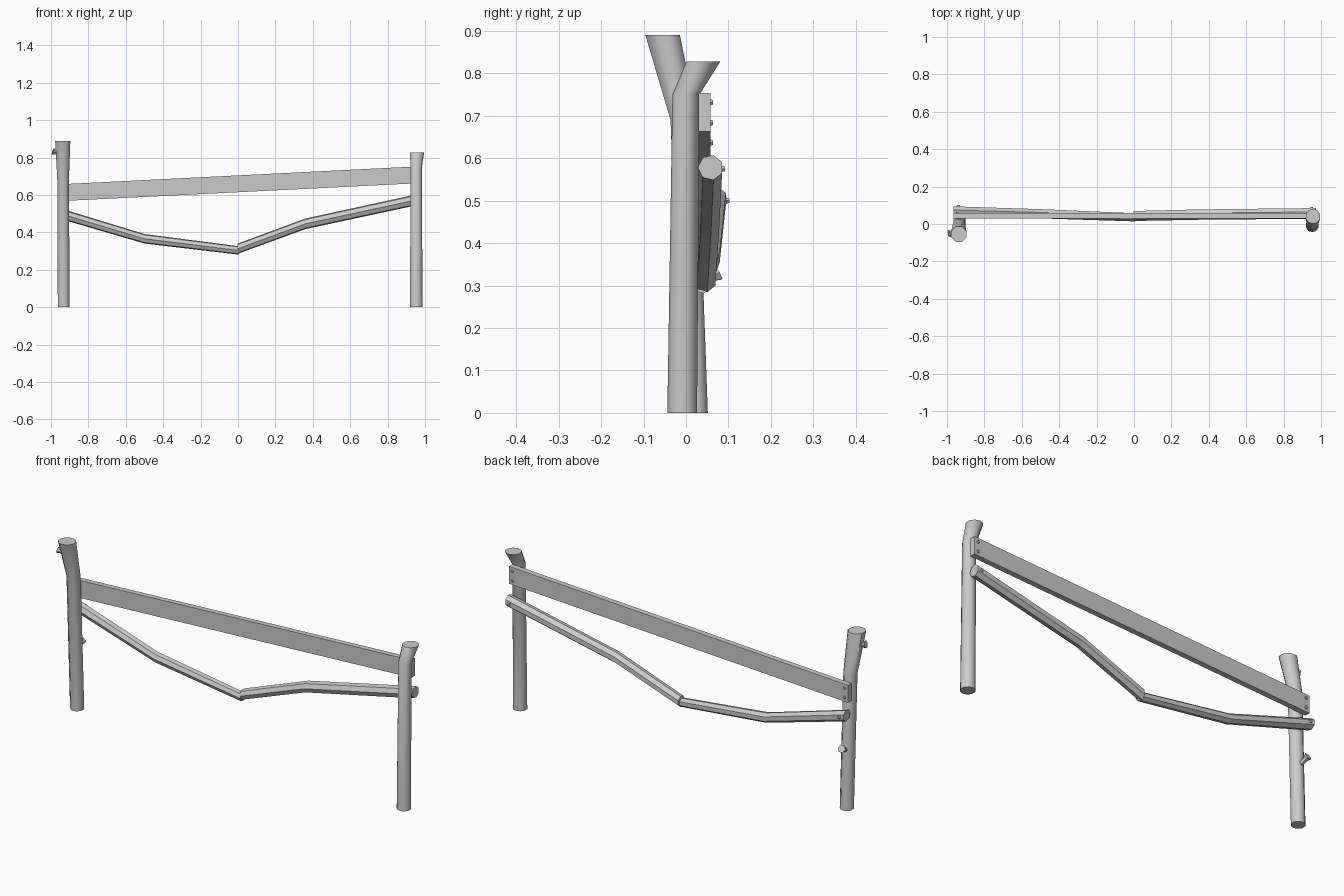
import bpy
import bmesh
from math import cos, sin, pi, radians
from mathutils import Vector, Matrix

cube = bpy.data.objects.get("Cube")
if cube:
    bpy.data.objects.remove(cube)

# One weathered grey for the whole fence
wood = bpy.data.materials.new("weathered_grey")
wood.use_nodes = True
grey = (0.6, 0.6, 0.6, 1)
wood.diffuse_color = grey
wood.node_tree.nodes["Principled BSDF"].inputs["Base Color"].default_value = grey


def finish(name, bm, smooth=0):
    bmesh.ops.recalc_face_normals(bm, faces=bm.faces)
    mesh = bpy.data.meshes.new(name)
    bm.to_mesh(mesh)
    bm.free()
    mesh.materials.append(wood)
    obj = bpy.data.objects.new(name, mesh)
    bpy.context.collection.objects.link(obj)
    if smooth:
        bpy.ops.object.select_all(action="DESELECT")
        obj.select_set(True)
        bpy.context.view_layer.objects.active = obj
        bpy.ops.object.shade_smooth_by_angle(angle=radians(smooth))
    return obj


def loft(name, stations, axis, sides=8, phase=0.0, smooth=0):
    """Skin parallel polygon rings; each station is (centre, radius)."""
    axis = Vector(axis).normalized()
    side = Vector((0, 1, 0)) if abs(axis.y) < 0.5 else Vector((1, 0, 0))
    side = (side - axis * side.dot(axis)).normalized()
    other = axis.cross(side)
    bm = bmesh.new()
    rings = []
    for centre, radius in stations:
        angles = [phase + 2 * pi * i / sides for i in range(sides)]
        rings.append([bm.verts.new(Vector(centre) + radius * (cos(a) * side + sin(a) * other))
                      for a in angles])
    for low, high in zip(rings, rings[1:]):
        for i in range(sides):
            j = (i + 1) % sides
            bm.faces.new((low[i], low[j], high[j], high[i]))
    bm.faces.new(rings[0][::-1])
    bm.faces.new(rings[-1])
    return finish(name, bm, smooth)


# Leaning posts with flared, bent tops
loft("right_post", [((-0.932, 0.02, 0), 0.034), ((-0.935, -0.005, 0.69), 0.034),
                    ((-0.937, -0.055, 0.89), 0.044)], (0, 0, 1), 8, pi / 8, 46)
loft("left_post", [((0.953, -0.009, 0), 0.035), ((0.953, 0, 0.75), 0.032),
                   ((0.957, 0.041, 0.828), 0.04)], (0, 0, 1), 10, 0, 46)

# Branch stubs on the right post
for name, start, end in (("upper_stub", (-0.95, -0.045, 0.82), (-0.99, -0.052, 0.833)),
                         ("lower_stub", (-0.935, 0.03, 0.305), (-0.942, 0.077, 0.33))):
    a, b = Vector(start), Vector(end)
    loft(name, [(a, 0.012), (a.lerp(b, 0.65), 0.013), (b, 0.02)], b - a, 6)

# Sagging, snapped lower rail in two halves
loft("right_rail", [((-0.965, 0.068, 0.505), 0.029), ((-0.5, 0.056, 0.366), 0.026),
                    ((0.002, 0.037, 0.304), 0.023)], (1, 0, 0), 7, pi)
loft("left_rail", [((-0.004, 0.044, 0.312), 0.028), ((0.36, 0.052, 0.446), 0.029),
                   ((0.972, 0.058, 0.578), 0.03)], (1, 0, 0), 7, pi)

# Tilted top plank with plumb ends
bm = bmesh.new()
bmesh.ops.create_cube(bm, size=1, matrix=Matrix.Diagonal((1.935, 0.028, 0.09, 1)))
for v in bm.verts:
    v.co += Vector((0.002, 0.044, 0.66 + 0.05 * v.co.x))
finish("top_plank", bm)

# Nail heads on the back of the plank and rails
nails = [(x, 0.056, 0.66 + 0.05 * x + dz) for x in (-0.945, 0.95) for dz in (-0.024, 0.024)]
nails += [(-0.94, 0.094, 0.50), (0.95, 0.084, 0.575)]
for i, (x, y, z) in enumerate(nails, 1):
    loft(f"nail_{i}", [((x, y, z), 0.009), ((x, y + 0.008, z), 0.006)], (0, 1, 0), 6)
